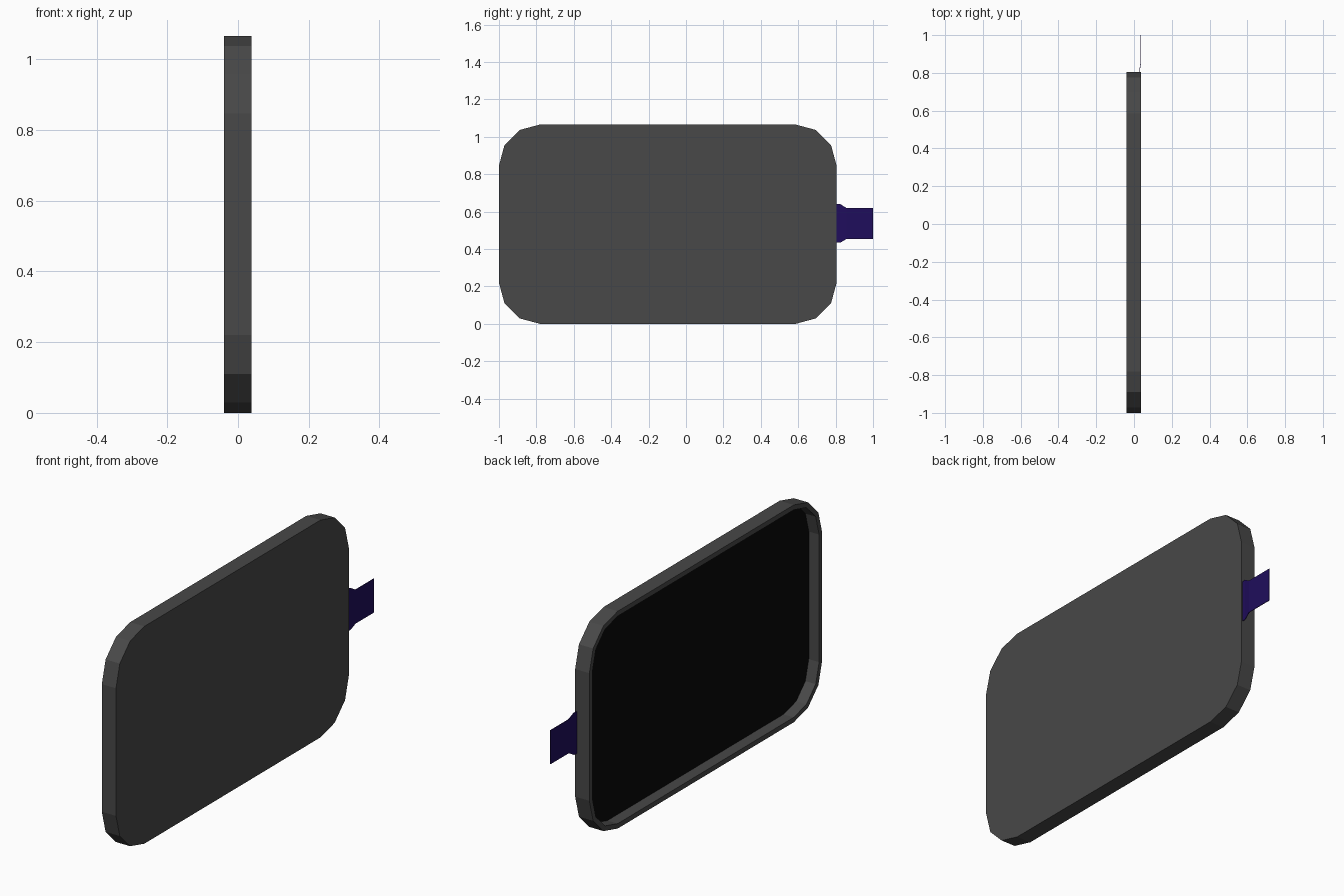
import bpy, bmesh, math

if "Cube" in bpy.data.objects:
    bpy.data.objects.remove(bpy.data.objects["Cube"])

BACK, FRONT, FLOOR = -0.039, 0.038, 0.018   # x of rim face, flat face, recess floor
Y0, Y1, Z0, Z1, R = -1.0, 0.805, 0.0, 1.066, 0.22
RIM = 0.024


def material(name, rgb):
    m = bpy.data.materials.new(name)
    m.diffuse_color = (*rgb, 1)
    m.use_nodes = True
    m.node_tree.nodes["Principled BSDF"].inputs["Base Color"].default_value = m.diffuse_color
    return m


def outline(inset, segments=3):
    """Rounded rectangle in (y, z), counter-clockwise."""
    pts = []
    corners = [(Y1 - R, Z1 - R), (Y0 + R, Z1 - R), (Y0 + R, Z0 + R), (Y1 - R, Z0 + R)]
    for q, (cy, cz) in enumerate(corners):
        for i in range(segments + 1):
            a = math.radians(90 * (q + i / segments))
            pts.append((cy + (R - inset) * math.cos(a), cz + (R - inset) * math.sin(a)))
    return pts


def finish(name, bm, mat):
    bmesh.ops.recalc_face_normals(bm, faces=bm.faces[:])
    me = bpy.data.meshes.new(name)
    bm.to_mesh(me)
    bm.free()
    me.materials.append(mat)
    ob = bpy.data.objects.new(name, me)
    bpy.context.collection.objects.link(ob)
    return ob


def ring(bm, x, pts):
    return [bm.verts.new((x, y, z)) for y, z in pts]


def bridge(bm, a, b):
    n = len(a)
    for i in range(n):
        j = (i + 1) % n
        bm.faces.new((a[i], a[j], b[j], b[i]))


dark = material("dark_grey", (0.065, 0.065, 0.065))
black = material("black", (0.003, 0.003, 0.003))
violet = material("violet", (0.0137, 0.004, 0.107))

# Shallow tray: flat face, outer wall, rim, inner wall and floor
bm = bmesh.new()
rings = [ring(bm, FRONT, outline(0)), ring(bm, BACK, outline(0)),
         ring(bm, BACK, outline(RIM)), ring(bm, FLOOR, outline(RIM))]
for a, b in zip(rings, rings[1:]):
    bridge(bm, a, b)
bm.faces.new(rings[0])
bm.faces.new(rings[-1])
finish("panel_tray", bm, dark)

# Black display sheet lying on the recess floor
bm = bmesh.new()
sheet = [ring(bm, FLOOR + 0.002, outline(RIM)), ring(bm, FLOOR - 0.001, outline(RIM))]
bridge(bm, *sheet)
for r in sheet:
    bm.faces.new(r)
finish("display_sheet", bm, black)

# Thin ribbon cable: (y, half width, x) stations, slightly kinked near the panel
bm = bmesh.new()
mid, thick = 0.537, 0.003
stations = [(0.80, 0.103, 0.029), (0.825, 0.103, 0.030), (0.858, 0.083, 0.035), (1.0, 0.083, 0.035)]
loops = [[bm.verts.new((x + dx, y, mid + s * w))
          for dx, s in ((0, -1), (thick, -1), (thick, 1), (0, 1))] for y, w, x in stations]
for a, b in zip(loops, loops[1:]):
    bridge(bm, a, b)
bm.faces.new(loops[0])
bm.faces.new(loops[-1])
finish("ribbon_cable", bm, violet)
